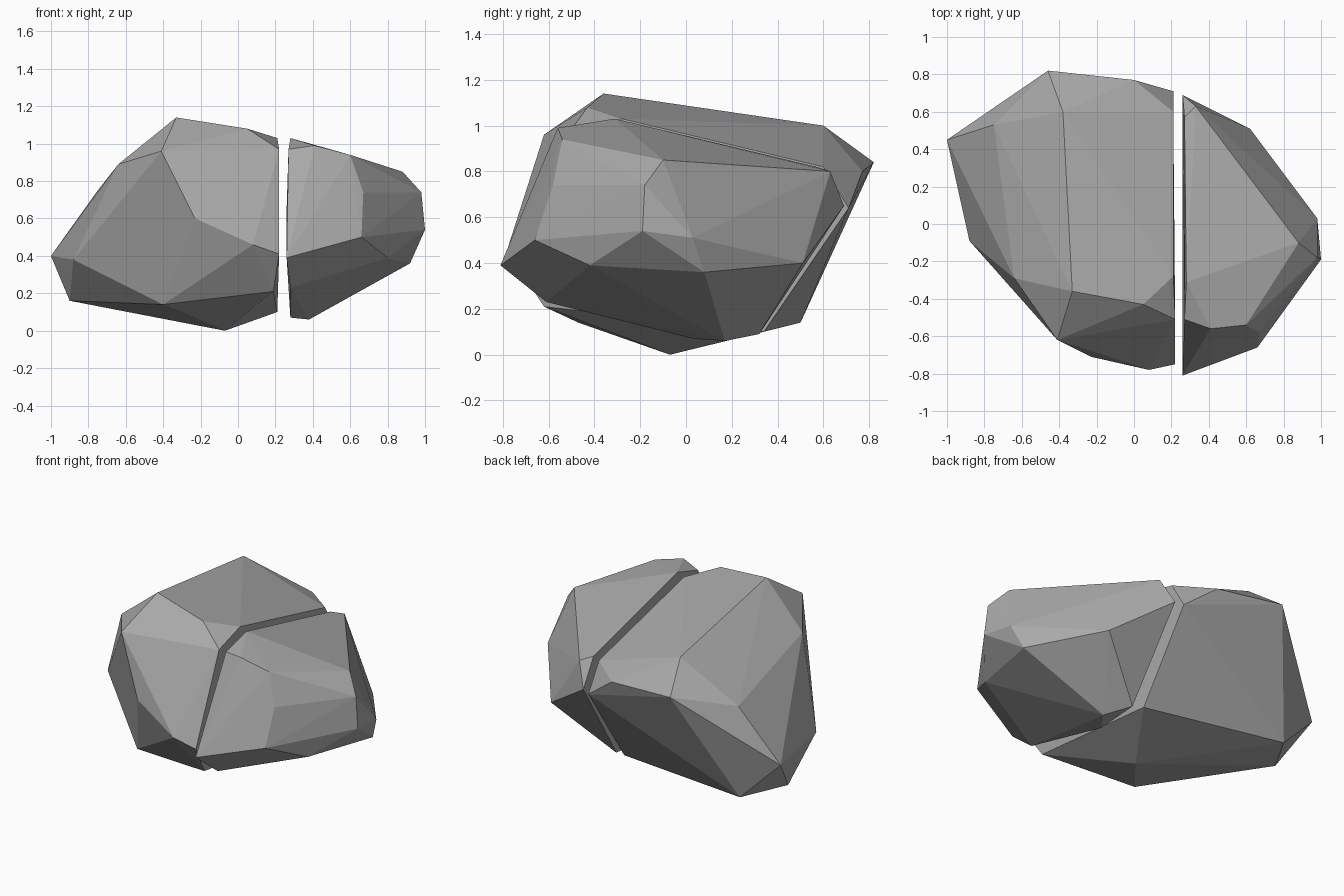
import bpy
import bmesh
import math
from mathutils import Vector

# Remove the default object
default_cube = bpy.data.objects.get("Cube")
if default_cube:
    bpy.data.objects.remove(default_cube, do_unlink=True)


def make_material(name, value):
    """One flat grey colour for viewport and render."""
    material = bpy.data.materials.new(name)
    material.use_nodes = True
    colour = (value, value, value, 1)
    material.diffuse_color = colour
    shader = material.node_tree.nodes.get("Principled BSDF")
    shader.inputs["Base Color"].default_value = colour
    shader.inputs["Roughness"].default_value = 0.9
    return material


def faceted_stone(name, material, *corner_groups):
    """Stretch a flat-faced skin around the corner points of a stone."""
    mesh = bpy.data.meshes.new(name)
    stone = bpy.data.objects.new(name, mesh)
    bpy.context.collection.objects.link(stone)
    bm = bmesh.new()
    for group in corner_groups:
        for corner in group:
            bm.verts.new(Vector(corner))
    hull = bmesh.ops.convex_hull(bm, input=bm.verts[:])
    loose = [v for v in bm.verts if not v.link_faces]
    bmesh.ops.delete(bm, geom=loose, context='VERTS')
    # Merge neighbouring triangles that are almost level
    bmesh.ops.dissolve_limit(bm, angle_limit=math.radians(2),
                             verts=bm.verts[:], edges=bm.edges[:])
    bmesh.ops.recalc_face_normals(bm, faces=bm.faces[:])
    for face in bm.faces:
        face.smooth = False
    bm.to_mesh(mesh)
    bm.free()
    mesh.materials.append(material)
    return stone


stone_grey = make_material("stone grey", 0.4)

# Large half: crown, flanks, underside and the split face
large_crown = [(-.33, -.36, 1.14), (.05, -.43, 1.08), (-.41, -.62, .96),
               (-.64, -.29, .89), (-.38, .6, 1), (-.75, .53, .75)]
large_flanks = [(-.46, .82, .84), (0, .77, .8), (-1, .45, .4),
                (-.88, -.09, .38), (-.23, -.71, .6), (.08, -.78, .46)]
large_underside = [(-.4, -.47, .14), (-.9, .23, .16), (-.74, .5, .14),
                   (-.07, -.07, 0), (.19, -.62, .21)]
large_split = [(.22, -.51, .97), (.21, -.28, 1.03), (.21, .6, .82),
               (.21, .71, .64), (.21, .34, .1), (.22, -.75, .41)]
faceted_stone("large_rock_half", stone_grey, large_crown, large_flanks,
              large_underside, large_split)

# Small half: crown, flanks, underside and the split face
small_crown = [(.41, -.56, .99), (.6, -.54, .94), (.88, -.1, .85),
               (.98, -.18, .74), (.67, -.58, .74), (.33, .63, .8)]
small_flanks = [(1, -.19, .54), (.66, -.66, .5), (.98, .03, .51),
                (.62, .51, .4), (.92, .08, .36), (.8, -.42, .39)]
small_underside = [(.38, .17, .06), (.28, .03, .07), (.44, .38, .24),
                   (.28, -.61, .23)]
small_split = [(.28, -.31, 1.03), (.27, -.51, .97), (.27, .57, .82),
               (.26, .69, .65), (.28, .32, .09), (.26, -.81, .39)]
faceted_stone("small_rock_half", stone_grey, small_crown, small_flanks,
              small_underside, small_split)
